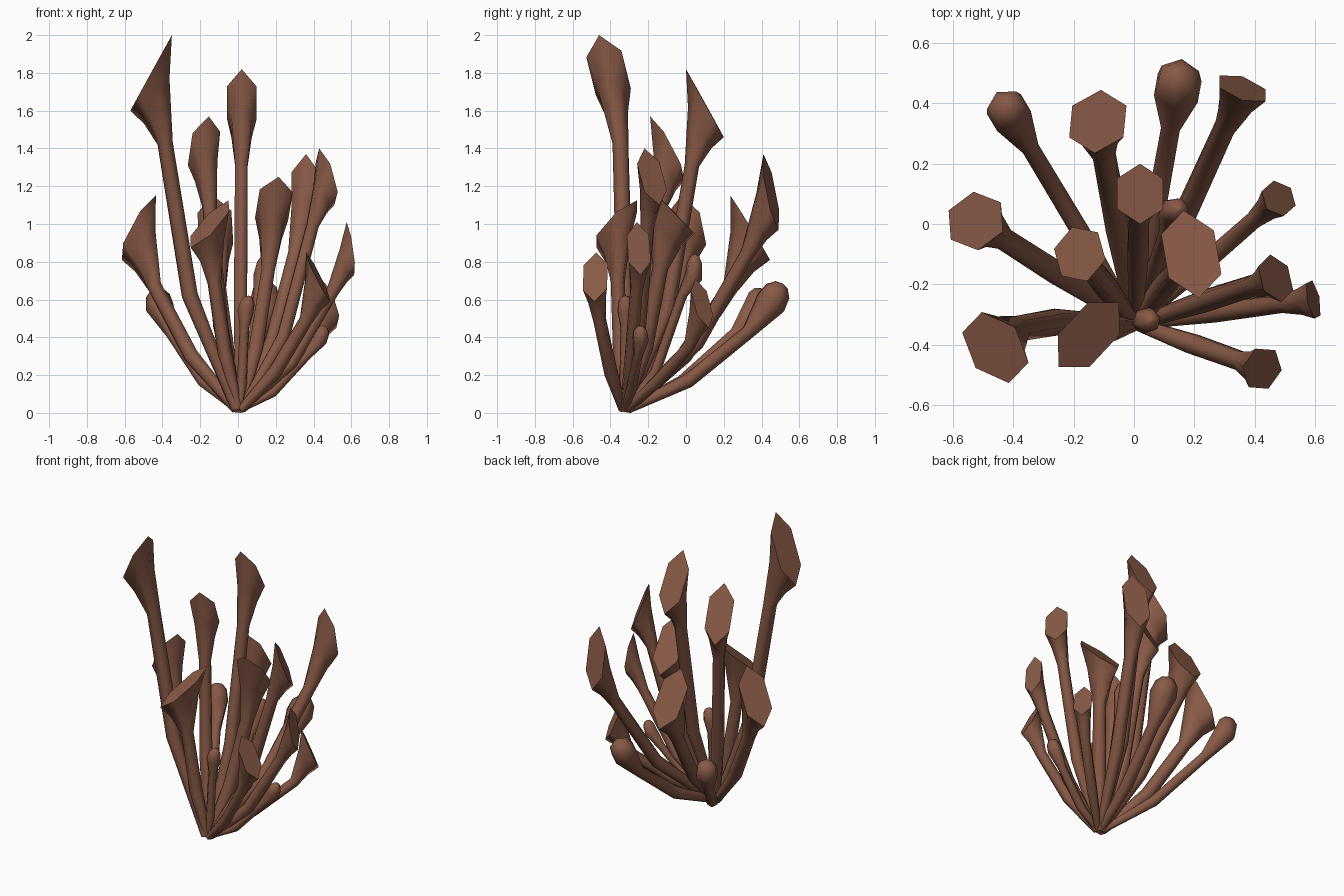
import bpy, bmesh, math
from mathutils import Vector

if "Cube" in bpy.data.objects:
    bpy.data.objects.remove(bpy.data.objects["Cube"])

brown = bpy.data.materials.new("warm_brown")
brown.diffuse_color = (0.25, 0.102, 0.063, 1)
brown.use_nodes = True
brown.node_tree.nodes["Principled BSDF"].inputs["Base Color"].default_value = brown.diffuse_color
ROOT = Vector((0.005, -0.33, 0.02))
ANG = [i * math.pi / 3 for i in range(6)]


def ring(p, t, v, r):
    """Hexagon of radius r around p, square to direction t."""
    v = (v - t * v.dot(t)).normalized()
    a = v.cross(t)
    return [p + (a * math.cos(k) + v * math.sin(k)) * r for k in ANG]


def loft(name, rings):
    """Skin the rings: smooth round the sides, flat end caps."""
    bm = bmesh.new()
    rows = [[bm.verts.new(p) for p in r] for r in rings]
    for lo, hi in zip(rows, rows[1:]):
        for i in range(6):
            j = (i + 1) % 6
            bm.faces.new((lo[i], lo[j], hi[j], hi[i])).smooth = True
    bm.faces.new(rows[0][::-1])
    bm.faces.new(rows[-1])
    bmesh.ops.recalc_face_normals(bm, faces=bm.faces)
    me = bpy.data.meshes.new(name)
    bm.to_mesh(me)
    bm.free()
    me.materials.append(brown)
    bpy.context.collection.objects.link(bpy.data.objects.new(name, me))


def stalk(c, drop, r, u, bow):
    """Bent stem from the shared root to just below the head centre c."""
    h = c - ROOT
    flat = Vector((h.x, h.y, 0))
    foot = ROOT + flat * 0.03
    mid = ROOT + flat * (0.38 + 0.1 * c.z) + Vector((0, bow, 0))
    mid.z = c.z * (0.265 + 0.045 * c.z)
    neck = ROOT + flat * 0.84 + Vector((0, bow, 0))
    neck.z = c.z - drop
    t0, t1 = (mid - foot).normalized(), (neck - mid).normalized()
    d = (c - neck).normalized()
    v = t1.cross(u).normalized()
    rings = [ring(foot, t0, v, r * 0.65), ring(mid, (t0 + t1).normalized(), v, r * 1.05),
             ring(neck, t1, v, r)]
    return rings, d, v


def cup(c, tip, w, bow=0):
    """Flared head cut off by a slanting flat hexagon."""
    c, tip = Vector(c), Vector(tip)
    u = tip - c
    rings, d, v = stalk(c, 1.6 * u.length, 0.02 + 0.24 * w, u, bow)
    v = d.cross(u).normalized()
    mouth = [c + u * math.cos(k) + v * (w / 0.866 * math.sin(k)) for k in ANG]
    flare = []
    for a, b in zip(rings[-1], mouth):
        along = d * (b - a).dot(d)
        flare.append(a + along * 0.6 + (b - a - along) * 0.46)
    loft("cup_stalk", rings + [flare, mouth])


def bud(c, tip, w):
    """Closed rounded head."""
    c, tip = Vector(c), Vector(tip)
    rings, d, v = stalk(c, 1.9 * w, 0.015 + 0.25 * w, Vector((0, 0, 1)), 0)
    t = (tip - c).normalized()
    rings += [ring(c, (d + t).normalized(), v, w), ring(c.lerp(tip, 0.6), t, v, w * 0.85),
              ring(c.lerp(tip, 0.93), t, v, w * 0.45), ring(tip, t, v, w * 0.05)]
    loft("bud_stalk", rings)


# open heads: mouth centre, highest mouth corner, half width, sideways bow
for head in [
    ((-.12, .34, .98), (-.13, .235, 1.15), .09),
    ((.36, .45, 1.17), (.36, .41, 1.37), .08),
    ((.48, .085, .58), (.44, .05, .71), .055),
    ((.47, -.18, 1.25), (.43, -.22, 1.40), .07),
    ((.595, -.25, .87), (.575, -.26, 1.01), .06),
    ((.425, -.48, .72), (.36, -.475, .85), .065),
    ((-.15, -.367, 1.0), (-.05, -.26, 1.125), .075),
    ((-.46, -.41, 1.80), (-.35, -.46, 2.0), .095, .05),
    ((-.525, .01, .98), (-.435, -.025, 1.15), .088),
    ((-.18, -.10, 1.40), (-.155, -.19, 1.57), .078),
    ((.02, .10, 1.64), (.02, 0, 1.82), .077),
    ((.19, -.10, 1.10), (.215, -.245, 1.25), .088),
]:
    cup(*head)

# closed buds: widest point, tip, radius
for head in [
    ((-.415, .37, .56), (-.43, .395, .66), .075),
    ((.145, .45, .585), (.15, .51, .685), .085),
    ((.04, -.32, .54), (.06, -.32, .62), .045),
    ((.13, .04, .72), (.15, .05, .84), .05),
    ((.43, -.24, .39), (.46, -.24, .46), .045),
]:
    bud(*head)
